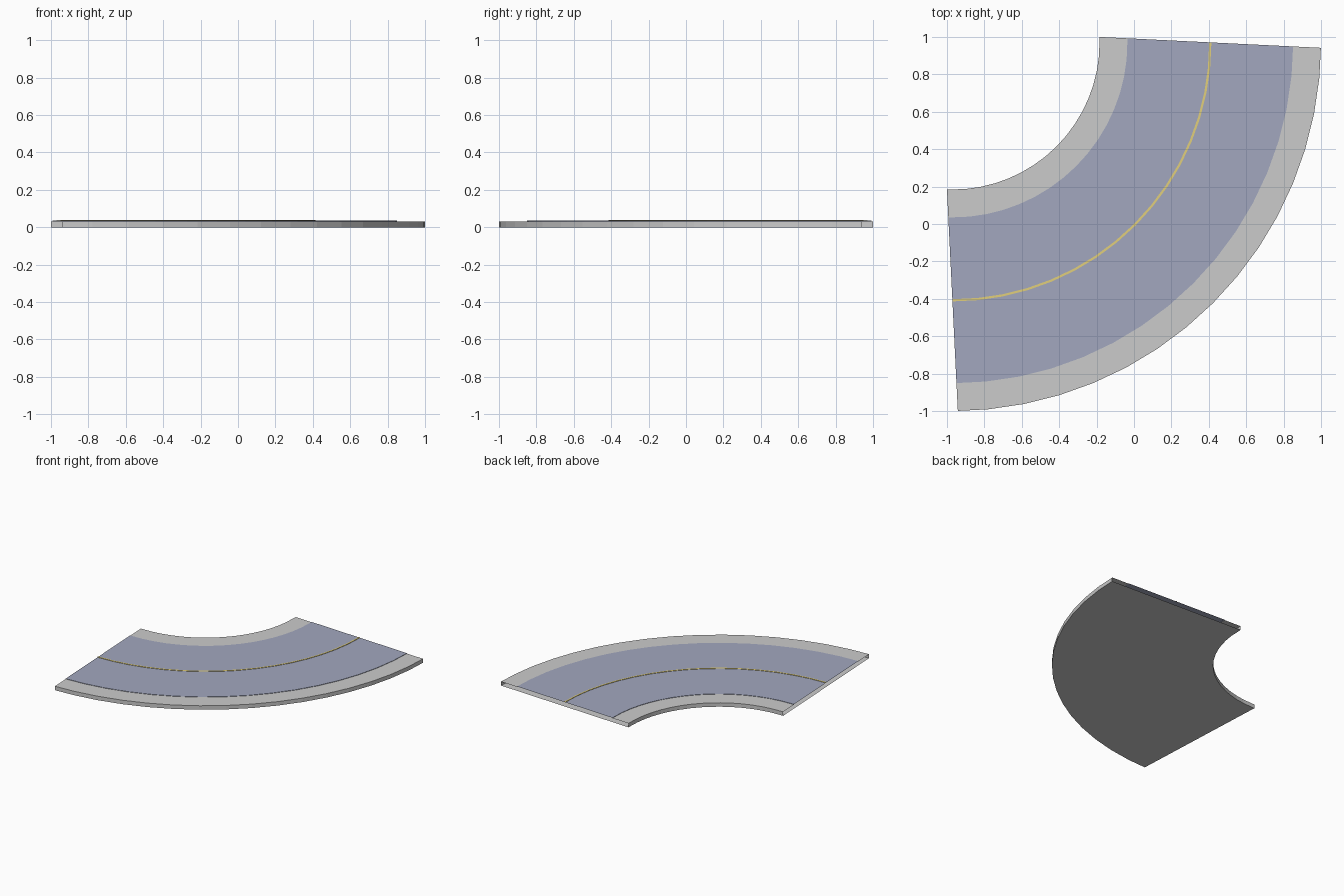
import bpy, bmesh, math

if "Cube" in bpy.data.objects:
    bpy.data.objects.remove(bpy.data.objects["Cube"])

C = 0.971          # bend centre is (-C, C)
R = 1.379          # centreline radius
SEG = 16           # straight segments in the quarter bend
WALK, ROAD, LINE = 0.592, 0.443, 0.006   # half widths
Z_WALK, Z_ROAD, Z_LINE = 0.032, 0.035, 0.038


def path():
    """Centreline points with outward directions; end sections are square to the end segments."""
    step = math.pi / 2 / SEG
    for i in range(SEG + 1):
        a = -math.pi / 2 + i * step
        n = a + (step / 2 if i == 0 else -step / 2 if i == SEG else 0)
        yield (-C + R * math.cos(a), C + R * math.sin(a), math.cos(n), math.sin(n))


def sweep(name, profile, color=None):
    """Sweep an open (offset, height) profile along the bend."""
    bm = bmesh.new()
    rings = [[bm.verts.new((x + s * nx, y + s * ny, z)) for s, z in profile]
             for x, y, nx, ny in path()]
    for a, b in zip(rings, rings[1:]):
        for j in range(len(profile) - 1):
            bm.faces.new((a[j], a[j + 1], b[j + 1], b[j]))
    mesh = bpy.data.meshes.new(name)
    bm.to_mesh(mesh)
    bm.free()
    ob = bpy.data.objects.new(name, mesh)
    bpy.context.collection.objects.link(ob)
    if color:
        mat = bpy.data.materials.new(name + "_material")
        mat.diffuse_color = color
        mat.use_nodes = True
        mat.node_tree.nodes["Principled BSDF"].inputs["Base Color"].default_value = mat.diffuse_color
        mesh.materials.append(mat)
    return ob


def strip(half, low, high):
    return [(-half, low), (-half, high), (half, high), (half, low)]


# Underside, kerbs and both pavements, open at the ends
sweep("pavement_base", [(ROAD, Z_WALK), (WALK, Z_WALK), (WALK, 0),
                        (-WALK, 0), (-WALK, Z_WALK), (-ROAD, Z_WALK)])
# Road surface
sweep("road_surface", strip(ROAD, Z_WALK, Z_ROAD), (0.36, 0.39, 0.52, 1))
# Yellow centre line
sweep("centre_line", strip(LINE, Z_ROAD, Z_LINE), (0.75, 0.62, 0.2, 1))
